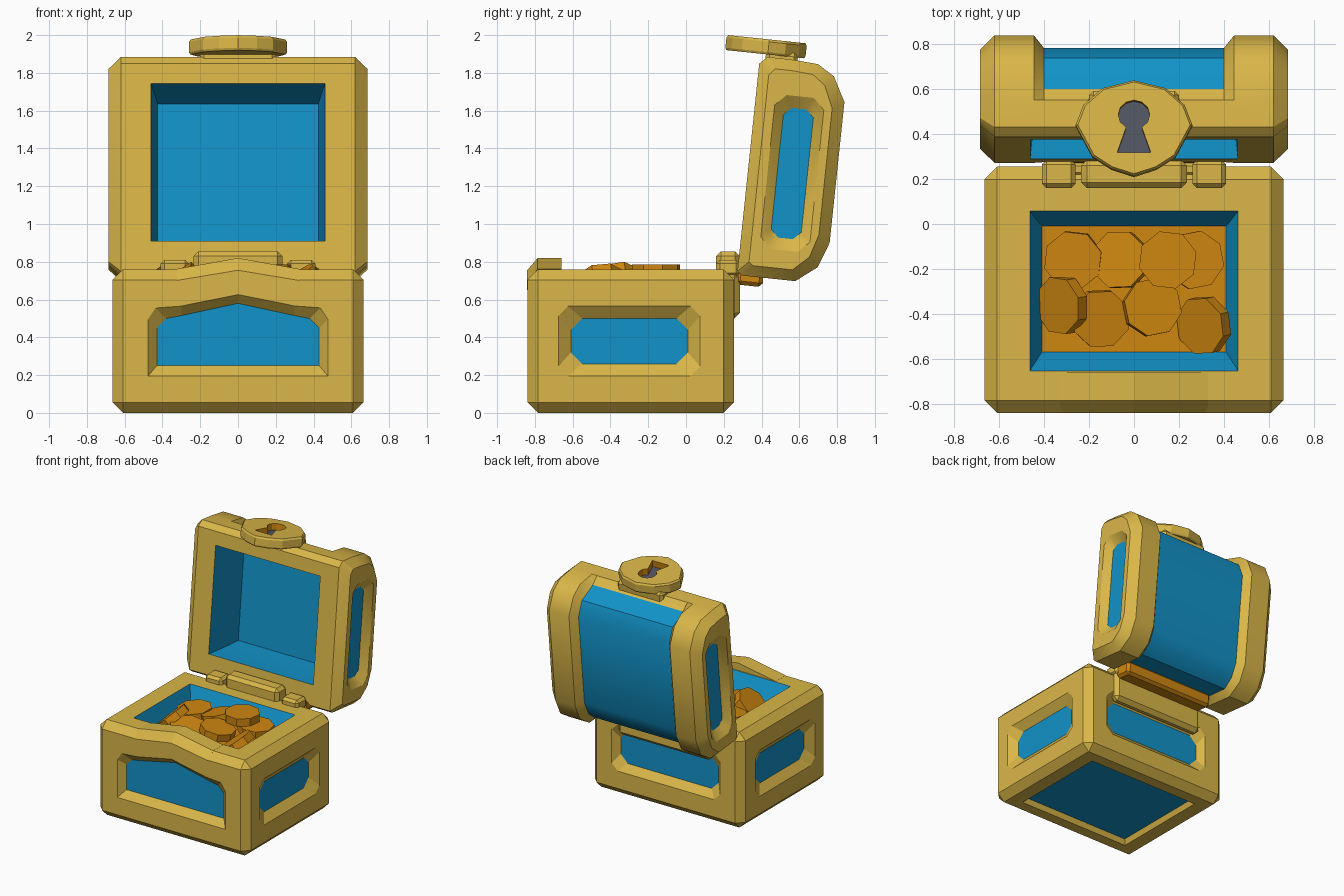
import bpy, bmesh, math
from mathutils import Vector, Matrix, Euler

if "Cube" in bpy.data.objects:
    bpy.data.objects.remove(bpy.data.objects["Cube"])

# Colours (same slot order on every object)
GOLD, BLUE, ORANGE, GREY = range(4)
mats = []
for n, c in (("gold trim", (.70, .47, .065)), ("blue panel", (.006, .29, .58)),
             ("orange coin", (.62, .24, .005)), ("keyhole grey", (.085, .095, .13))):
    m = bpy.data.materials.new(n)
    m.diffuse_color = (*c, 1)
    m.use_nodes = True
    m.node_tree.nodes["Principled BSDF"].inputs["Base Color"].default_value = m.diffuse_color
    mats.append(m)


def finish(name, bm):
    bmesh.ops.recalc_face_normals(bm, faces=bm.faces[:])
    me = bpy.data.meshes.new(name)
    bm.to_mesh(me)
    bm.free()
    for m in mats:
        me.materials.append(m)
    ob = bpy.data.objects.new(name, me)
    bpy.context.collection.objects.link(ob)
    return ob


def loft(name, rings, mat=lambda i, j: GOLD, caps=(GOLD, GOLD)):
    """Skin equal-length rings of points and cap both ends."""
    bm = bmesh.new()
    vs = [[bm.verts.new(p) for p in r] for r in rings]
    n = len(rings[0])
    for i in range(len(rings) - 1):
        for j in range(n):
            k = (j + 1) % n
            f = bm.faces.new((vs[i][j], vs[i][k], vs[i + 1][k], vs[i + 1][j]))
            f.material_index = mat(i, j)
    for r, c in ((vs[0], caps[0]), (vs[-1], caps[1])):
        bm.faces.new(r).material_index = c
    return finish(name, bm)


def cut(ob, rings, wall, floor):
    """Carve a recess whose last ring is its floor."""
    cutter = loft("cutter", rings, lambda i, j: wall, (wall, floor))
    cutter.hide_render = True
    md = ob.modifiers.new("cut", 'BOOLEAN')
    md.operation, md.solver, md.object = 'DIFFERENCE', 'EXACT', cutter
    bpy.context.view_layer.update()
    dg = bpy.context.evaluated_depsgraph_get()
    me = bpy.data.meshes.new_from_object(ob.evaluated_get(dg))
    ob.modifiers.clear()
    ob.data = me
    bpy.data.objects.remove(cutter)


def octo(a0, a1, b0, b1, c):
    return [(a0 + c, b0), (a1 - c, b0), (a1, b0 + c), (a1, b1 - c),
            (a1 - c, b1), (a0 + c, b1), (a0, b1 - c), (a0, b0 + c)]


def rect(a0, a1, b0, b1):
    return [(a0, b0), (a1, b0), (a1, b1), (a0, b1)]


def recess(ob, place, outer, inner, depth, wall=GOLD, floor=BLUE):
    cut(ob, [[place(a, b, -.004) for a, b in outer],
             [place(a, b, depth) for a, b in inner]], wall, floor)


def box(name, x0, x1, y0, y1, z0, z1, bevel, mat=GOLD, xf=Matrix()):
    bm = bmesh.new()
    bmesh.ops.create_cube(bm, size=1)
    for v in bm.verts:
        v.co = ((x0 + x1) / 2 + v.co.x * (x1 - x0), (y0 + y1) / 2 + v.co.y * (y1 - y0),
                (z0 + z1) / 2 + v.co.z * (z1 - z0))
    bmesh.ops.bevel(bm, geom=bm.edges[:], offset=bevel, segments=1, affect='EDGES')
    for f in bm.faces:
        f.material_index = mat
    bm.transform(xf)
    return finish(name, bm)


# Chest base with panels on every side, a bottom panel and a coin-filled cavity
X, Y0, Y1 = .665, -.84, .255
base = box("chest_base", -X, X, Y0, Y1, 0, .76, .056)
half = [(.48, .19), (.48, .50), (.44, .56), (.30, .57), (0, .63)]
half_in = [(.43, .25), (.43, .45), (.38, .50), (.30, .515), (0, .58)]
mirror = lambda h: h + [(-a, b) for a, b in h[-2::-1]]
recess(base, lambda a, b, d: (a, Y0 + d, b), mirror(half), mirror(half_in), .05)
recess(base, lambda a, b, d: (a, Y1 - d, b), octo(-.48, .48, .19, .57, .05),
       octo(-.43, .43, .25, .50, .06), .05)
for s in (1, -1):
    recess(base, lambda a, b, d: (s * (X - d), a, b), octo(-.68, .08, .19, .57, .05),
           octo(-.61, .01, .26, .50, .06), .05)
recess(base, lambda a, b, d: (a, b, d), rect(-.50, .50, -.70, .11), rect(-.48, .48, -.68, .09), .04)
recess(base, lambda a, b, d: (a, b, .76 - d), rect(-.465, .465, -.655, .06),
       rect(-.41, .41, -.57, -.01), .14, BLUE, ORANGE)

# Raised peak on the front rim
lip = lambda y, e, p: [(-.33, y, .65), (.33, y, .65), (.33, y, e), (0, y, p), (-.33, y, e)]
loft("front_rim_peak", [lip(-.841, .70, .755), lip(-.785, .761, .82), lip(-.66, .761, .82)])

# Hinge on the back edge
box("hinge_plate", -.41, .41, .2, .287, .5, .75, .03)
box("hinge_center", -.235, .235, .16, .285, .72, .855, .025)
for s in (1, -1):
    box("hinge_side", *sorted((s * .26, s * .41)), .16, .285, .72, .81, .02)

# Lid frame of reference: u runs up the open lid, v outward to the back
T = math.radians(6)
S, C = math.sin(T), math.cos(T)
L = lambda x, u, v: (x, .27 + u * S + v * C, .73 + u * C - v * S)

# Lid: gold side bands with a sunken blue belly between them
band = [(.02, 0), (0, .03), (0, .31), (.085, .42), (.22, .47), (.97, .47), (1.10, .40),
        (1.155, .31), (1.165, .16), (1.165, .04), (1.125, 0)]
belly = [(.05, 0), (.05, .03), (.05, .30), (.12, .375), (.23, .415), (.95, .415), (1.06, .36),
         (1.115, .215), (1.165, .16), (1.165, .04), (1.125, 0)]
end = [(.58 + (u - .58) * .9, .225 + (v - .225) * .75) for u, v in band]
stations = [(-.685, end), (-.62, band), (-.445, band), (-.40, belly),
            (.40, belly), (.445, band), (.62, band), (.685, end)]
lid = loft("lid", [[L(x, u, v) for u, v in p] for x, p in stations],
           lambda i, j: BLUE if i == 3 and 1 <= j <= 6 else GOLD)
for s in (1, -1):
    recess(lid, lambda a, b, d: L(s * (.685 - d), a, b), octo(.15, .98, .10, .37, .06),
           octo(.22, .91, .155, .315, .04), .05)
cut(lid, [[L(a, b, v) for a, b in rect(-w, w, b0, b1)]
          for v, w, b0, b1 in ((-.01, .462, .18, 1.02), (.15, .445, .19, .99), (.32, .425, .21, .945))],
    BLUE, BLUE)
lid.data.shade_smooth()
lid.data.set_sharp_from_angle(angle=math.radians(32))

# Orange hinge leaf under the lid
lid_xf = Matrix.Translation((0, .27, .73)) @ Matrix.Rotation(-T, 4, 'X')
box("hinge_leaf", -.40, .40, .0, .14, -.05, .06, .02, ORANGE, lid_xf)

# Lock plate on the lid edge, with its stem and keyhole
box("lock_stem", -.2, .2, .03, .2, 1.1, 1.2, .02, GOLD, lid_xf)
plate = [(0, .24), (.14, .205), (.225, .13), (.26, .04), (.185, -.10), (.10, -.155), (0, -.187)]
plate += [(-a, b) for a, b in plate[-2:0:-1]]
lock = loft("lock_plate", [[L(a * k, u, .025 + (b - .025) * k) for a, b in plate]
                           for u, k in ((1.178, .97), (1.19, 1), (1.245, 1), (1.258, .96))])
key = [(.07 * math.cos(math.radians(t)), .085 + .065 * math.sin(math.radians(t)))
       for t in range(-60, 241, 30)] + [(-.075, -.085), (.075, -.085)]
recess(lock, lambda a, b, d: L(a, 1.258 - d, b), key, key, .05, ORANGE, GREY)

# Coins: x, y, z, tilt about x and y in degrees
coins = [(-.27, -.16, .68, 3, -4), (-.06, -.16, .70, -3, -14), (.27, -.16, .69, 0, 4),
         (.15, -.16, .755, 0, 0), (-.15, -.42, .67, 6, 8), (.08, -.37, .70, -3, 10),
         (-.32, -.36, .69, 6, -42), (.31, -.45, .69, 8, -36)]
for i, (x, y, z, rx, ry) in enumerate(coins):
    xf = Matrix.Translation((x, y, z)) @ Euler((math.radians(rx), math.radians(ry), 0)).to_matrix().to_4x4()
    ring = lambda h: [xf @ Vector((.132 * math.cos(t), .132 * math.sin(t), h))
                      for t in [math.pi / 4 * (k + .35 + .2 * (i % 3)) for k in range(8)]]
    loft("coin", [ring(-.03), ring(.03)], lambda i, j: ORANGE, (ORANGE, ORANGE))
